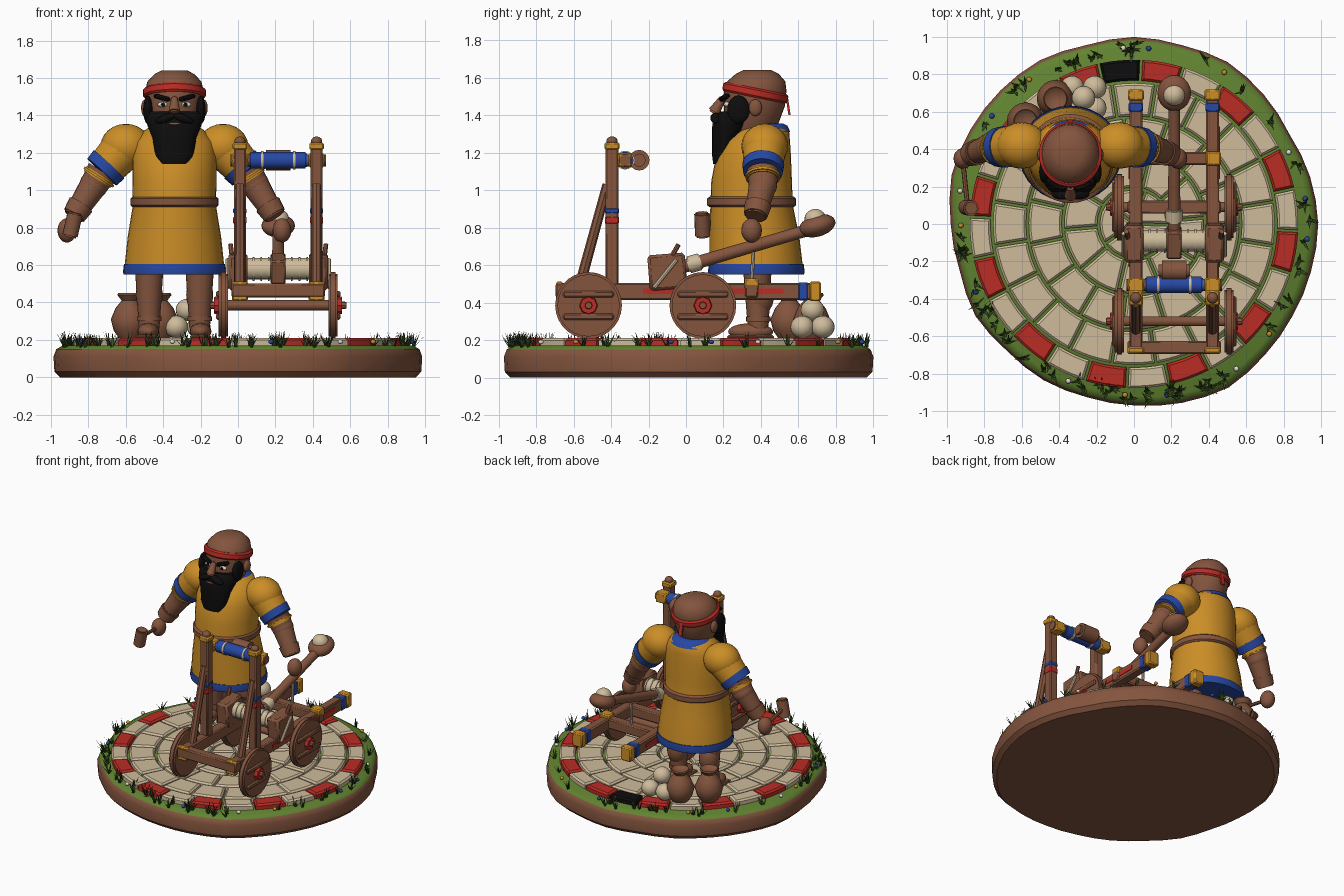
import bpy, bmesh, math, random
from mathutils import Vector, Matrix, Euler

default_cube = bpy.data.objects.get("Cube")
if default_cube:
    bpy.data.objects.remove(default_cube)
random.seed(7)
parts = []


def material(name, red, green, blue):
    mat = bpy.data.materials.new(name)
    mat.use_nodes = True
    mat.diffuse_color = (red, green, blue, 1)
    shader = next(n for n in mat.node_tree.nodes if n.type == 'BSDF_PRINCIPLED')
    shader.inputs["Base Color"].default_value = (red, green, blue, 1)
    shader.inputs["Roughness"].default_value = 0.9
    return mat


brown = material("warm_brown", .23, .09, .048)
mustard = material("mustard_cloth", .6, .27, .02)
blue = material("royal_blue", .02, .065, .37)
red = material("brick_red", .5, .025, .018)
black = material("black_hair", .004, .004, .004)
cream = material("cream_stone", .62, .5, .33)
moss = material("moss_green", .12, .23, .03)
blade_green = material("dark_grass", .04, .075, .014)
white = material("eye_white", .75, .72, .66)


def finish(name, bm, *mats):
    bmesh.ops.recalc_face_normals(bm, faces=bm.faces)
    mesh = bpy.data.meshes.new(name)
    bm.to_mesh(mesh)
    bm.free()
    for mat in mats:
        mesh.materials.append(mat)
    obj = bpy.data.objects.new(name, mesh)
    bpy.context.collection.objects.link(obj)
    parts.append(obj)
    return obj


def rod(name, start, end, r_start, r_end, mat, sides=16, bevel=0):
    start, end = Vector(start), Vector(end)
    axis = end - start
    turn = axis.to_track_quat('Z', 'Y').to_matrix().to_4x4()
    bm = bmesh.new()
    bmesh.ops.create_cone(bm, cap_ends=True, segments=sides, radius1=r_start, radius2=r_end,
                          depth=axis.length, matrix=Matrix.Translation((start + end) / 2) @ turn)
    if bevel:
        rims = [e for e in bm.edges if any(len(f.verts) > 4 for f in e.link_faces)]
        bmesh.ops.bevel(bm, geom=rims, offset=bevel, segments=2, affect='EDGES')
    return finish(name, bm, mat)


def block(name, place, size, mat, turn=(0, 0, 0), bevel=.008):
    bm = bmesh.new()
    bmesh.ops.create_cube(bm, size=1, matrix=Matrix.Diagonal((*size, 1)))
    if bevel:
        bmesh.ops.bevel(bm, geom=bm.edges[:], offset=bevel, segments=1, affect='EDGES')
    bm.transform(Matrix.Translation(place) @ Euler(turn).to_matrix().to_4x4())
    return finish(name, bm, mat)


def ball(name, place, radii, mat, turn=(0, 0, 0)):
    bm = bmesh.new()
    bmesh.ops.create_uvsphere(bm, u_segments=20, v_segments=12, radius=1)
    bm.transform(Matrix.Translation(place) @ Euler(turn).to_matrix().to_4x4() @ Matrix.Diagonal((*radii, 1)))
    return finish(name, bm, mat)


def loft(name, cx, rings, mat, sides=32):
    """Stack of horizontal ellipses, each given as z, centre y, half width, half depth."""
    bm = bmesh.new()
    loops = []
    for z, cy, rx, ry in rings:
        angles = [math.tau * i / sides for i in range(sides)]
        loops.append([bm.verts.new((cx + rx * math.cos(a), cy + ry * math.sin(a), z)) for a in angles])
    for low, high in zip(loops, loops[1:]):
        for i in range(sides):
            j = (i + 1) % sides
            bm.faces.new((low[i], low[j], high[j], high[i]))
    bm.faces.new(loops[0])
    bm.faces.new(loops[-1])
    return finish(name, bm, mat)


# Irregular earth base with a grassy top
outline = [.985, .975, .96, .98, 1, .99, 1, .99, 1.01, 1.01, 1.01, 1.01,
           .98, .965, .98, .96, .965, .96, .97, .99, 1.01, .99, .98, .98]


def edge_point(angle, scale, z):
    step = angle / math.tau * len(outline)
    i = int(step)
    near, far = outline[i % len(outline)], outline[(i + 1) % len(outline)]
    r = scale * (near + (far - near) * (step - i))
    return Vector((r * math.cos(angle), r * math.sin(angle), z))


bm = bmesh.new()
sides = len(outline) * 2
loops = [[bm.verts.new(edge_point(math.tau * i / sides, s, z)) for i in range(sides)]
         for s, z in [(.965, 0), (.995, .03), (1, .11), (.985, .15), (.95, .17)]]
for low, high in zip(loops, loops[1:]):
    for i in range(sides):
        bm.faces.new((low[i - 1], low[i], high[i], high[i - 1]))
bm.faces.new(loops[0])
bm.faces.new(loops[-1])
for face in bm.faces:
    face.material_index = int(face.calc_center_median().z > .14)
finish("earth_base", bm, brown, moss)


# Ring paving: the outer ring alternates red and cream with one black stone
def paving_ring(name, inner, outer, count, offset, border=False):
    bm = bmesh.new()
    gap, cuts = .007, 4
    for tile in range(count):
        mid = offset + math.tau * tile / count
        half = math.pi / count
        layers = []
        for inset, z in [(0, .165), (0, .198), (.012, .21)]:
            near, far = inner + gap + inset, outer - gap - inset
            ring = []
            for r, order in [(near, range(cuts + 1)), (far, range(cuts, -1, -1))]:
                reach = half - (gap + inset) / r
                for k in order:
                    a = mid + reach * (2 * k / cuts - 1)
                    ring.append(bm.verts.new((r * math.cos(a), r * math.sin(a), z)))
            layers.append(ring)
        faces = [bm.faces.new(layers[-1])]
        for low, high in zip(layers, layers[1:]):
            faces += [bm.faces.new((low[i - 1], low[i], high[i], high[i - 1])) for i in range(len(low))]
        for face in faces:
            face.material_index = (2 if tile == 5 else (tile + 1) % 2) if border else 0
    finish(name, bm, cream, red, black)


paving_ring("border_paving", .76, .885, 24, math.radians(20), True)
for ring, (inner, outer, count) in enumerate([(.57, .76, 20), (.38, .57, 15), (.19, .38, 10), (.02, .19, 5)]):
    paving_ring("inner_paving", inner, outer, count, ring * .2)

# Grass tufts and little flowers around the rim
bm = bmesh.new()
for tuft in range(75):
    root = edge_point(random.uniform(0, math.tau), random.uniform(.91, .97), .16)
    for leaf in range(7):
        a = random.uniform(0, math.tau)
        out = Vector((math.cos(a), math.sin(a), 0))
        side = Vector((-out.y, out.x, 0)) * .009
        tip = root + out * random.uniform(.01, .06) + Vector((0, 0, random.uniform(.04, .09)))
        bm.faces.new([bm.verts.new(p) for p in (root - side, root + side, tip)])
finish("grass_tufts", bm, blade_green)
for i in range(16):
    spot = edge_point(math.tau * (i + random.random()) / 16, .945, .19)
    ball("flower", spot, (.014, .014, .012), (blue, white, mustard)[i % 3])

# Tunic, belt and collar of the standing man
man_x = -.34
loft("tunic", man_x, [(.58, .375, .268, .25), (.75, .365, .25, .24), (.92, .35, .222, .22),
                      (1.05, .35, .225, .215), (1.18, .36, .225, .2), (1.26, .38, .21, .175),
                      (1.32, .41, .16, .14), (1.35, .42, .11, .11)], mustard)
loft("tunic_hem", man_x, [(.55, .375, .272, .255), (.565, .375, .275, .258), (.605, .375, .27, .253)], blue)
loft("belt", man_x, [(.91, .35, .225, .225), (.92, .35, .235, .238), (.955, .35, .235, .238), (.965, .35, .225, .225)], brown)
loft("collar", man_x, [(1.31, .42, .155, .137), (1.345, .42, .125, .12), (1.355, .42, .1, .1)], blue)
rod("neck", (man_x, .4, 1.3), (man_x, .39, 1.4), .09, .09, brown)

# Head with headband
loft("head", man_x, [(1.28, .34, .09, .1), (1.36, .35, .13, .145), (1.45, .365, .148, .163), (1.53, .37, .156, .166),
                     (1.58, .375, .145, .155), (1.62, .38, .108, .115), (1.64, .38, .07, .075)], brown)
band = loft("headband", 0, [(-.025, 0, .158, .168), (-.015, 0, .168, .177),
                            (.015, 0, .168, .177), (.025, 0, .156, .166)], red)
band.location, band.rotation_euler = (man_x, .37, 1.52), (-.2, 0, 0)
block("headband_tail", (man_x, .545, 1.45), (.03, .012, .1), red, (.15, 0, 0), 0)
loft("beard", man_x, [(1.14, .19, .08, .045), (1.18, .195, .1, .055), (1.28, .215, .118, .075), (1.34, .24, .142, .1),
                      (1.39, .265, .155, .112), (1.42, .29, .158, .105)], black)
rod("nose", (man_x, .2, 1.5), (man_x, .145, 1.41), .016, .034, brown, 10, .01)
ball("mouth", (man_x, .155, 1.355), (.035, .015, .009), brown)
for side in (-1, 1):
    at = lambda x, y, z: (man_x + side * x, y, z)
    ball("sideburn", at(.142, .28, 1.43), (.025, .06, .075), black)
    ball("ear", at(.158, .37, 1.44), (.02, .035, .045), brown)
    ball("moustache", at(.045, .16, 1.385), (.06, .03, .022), black, (0, side * .35, 0))
    block("eyebrow", at(.068, .205, 1.495), (.09, .035, .024), black, (0, -side * .25, side * .35))
    ball("eye", at(.062, .218, 1.458), (.028, .016, .014), white)
    ball("pupil", at(.06, .204, 1.458), (.011, .006, .011), black)

    # Arms with puffed sleeves
    shoulder, cuff = Vector(at(.26, .42, 1.235)), Vector(at(.385, .41, 1.1))
    elbow, wrist, fist = Vector(at(.43, .41, 1.03)), Vector(at(.54, .37, .86)), Vector(at(.575, .35, .785))
    ball("sleeve_puff", shoulder, (.135, .125, .12), mustard)
    rod("sleeve", shoulder, cuff, .12, .1, mustard, 20)
    rod("sleeve_trim", shoulder.lerp(cuff, .72), shoulder.lerp(cuff, 1.02), .112, .106, blue, 20)
    rod("arm_ring", cuff.lerp(elbow, .25), cuff.lerp(elbow, .6), .095, .092, mustard, 20, .008)
    rod("upper_arm", cuff, elbow, .085, .075, brown)
    ball("elbow", elbow, (.077, .077, .077), brown)
    rod("forearm", elbow, wrist, .075, .055, brown)
    rod("wrist_cuff", elbow.lerp(wrist, .6), wrist, .073, .062, brown, 16, .008)
    ball("fist", fist, (.05, .055, .065), brown)

    # Legs and sandals
    rod("leg", at(.135, .38, .64), at(.135, .385, .26), .08, .055, brown)
    ball("calf", at(.135, .395, .44), (.072, .075, .11), brown)
    ball("foot", at(.14, .345, .245), (.058, .12, .045), brown)
    block("sandal_sole", at(.14, .345, .216), (.115, .25, .02), brown)
    rod("ankle_strap", at(.135, .385, .3), at(.135, .385, .325), .066, .066, brown)

# Mallet in the right hand
rod("mallet_handle", (-.92, .38, .78), (-.89, .1, .815), .013, .013, brown, 8)
rod("mallet_head", (-.9, .09, .75), (-.87, .085, .88), .042, .042, brown, 12, .008)

# Jars and stacked stone shot
for x, y in [(-.42, .67), (-.58, .55)]:
    loft("jar", x, [(z, y, r, r) for z, r in [(.2, .05), (.25, .085), (.31, .1), (.37, .075),
                                             (.41, .042), (.44, .065), (.45, .06), (.43, .035)]], brown, 20)
for x, y, z in [(-.33, .62, .27), (-.21, .62, .27), (-.21, .73, .27), (-.33, .73, .27), (-.27, .675, .36)]:
    ball("stone_shot", (x, y, z), (.063, .063, .06), cream)

# Catapult frame, mirrored about its own centre line
cart_x = .215
for side in (-1, 1):
    at = lambda x, y, z: (cart_x + side * x, y, z)
    block("side_rail", at(.205, 0, .46), (.07, 1.38, .09), brown)
    block("rail_end_cap", at(.205, .69, .46), (.085, .06, .105), mustard)
    block("rail_front_cap", at(.205, -.675, .46), (.085, .035, .105), mustard)
    block("rail_blue_band", at(.205, .625, .46), (.078, .055, .097), blue)
    for y, length in [(-.13, .2), (.38, .28)]:
        block("rail_red_stripe", at(.241, y, .46), (.006, length, .03), red, bevel=0)
    block("upright_post", at(.205, -.395, .86), (.065, .07, .74), brown)
    block("post_red_band", at(.205, -.395, .84), (.071, .076, .045), red)
    block("post_blue_band", at(.205, -.395, .89), (.071, .076, .035), blue)
    block("post_cap", at(.205, -.395, 1.235), (.078, .08, .04), mustard)
    ball("post_knob", at(.205, -.395, 1.262), (.03, .03, .025), brown)
    rod("slanted_brace", at(.205, -.57, .48), at(.205, -.42, 1.03), .028, .026, brown, 8)
    block("crossbar_end", at(.205, -.325, 1.16), (.085, .075, .075), mustard)
    block("rope_housing", at(.215, -.1, .565), (.1, .2, .19), brown, (.08, 0, 0), .015)
    rod("housing_peg", at(.23, -.16, .5), at(.255, -.04, .71), .013, .013, brown, 8)
    rod("housing_rope", at(.27, -.17, .48), at(.27, -.05, .63), .012, .012, cream, 8)

    # Solid wheels with planks and red hubs
    for y in (-.52, .09):
        rod("wheel", at(.268, y, .385), at(.318, y, .385), .178, .178, brown, 28, .012)
        block("wheel_plank", at(.322, y, .445), (.022, .27, .035), brown)
        block("wheel_plank", at(.322, y, .325), (.022, .27, .035), brown)
        rod("wheel_hub", at(.315, y, .385), at(.342, y, .385), .05, .045, red, 8)
        rod("hub_pin", at(.33, y, .385), at(.365, y, .385), .022, .018, brown, 8)

# Cross members and axles
for y in (-.66, .09, .35):
    block("cross_beam", (cart_x, y, .465), (.5, .07, .075), brown)
for y in (-.52, .09):
    rod("axle", (cart_x - .31, y, .385), (cart_x + .31, y, .385), .028, .028, brown, 10)
block("winch_beam_end", (.425, .35, .5), (.08, .075, .06), mustard)

# Padded stop bar between the posts
rod("stop_bar", (-.04, -.325, 1.16), (.47, -.325, 1.16), .032, .032, brown, 12)
rod("blue_padding", (.06, -.325, 1.16), (.37, -.325, 1.16), .045, .045, blue, 16, .008)
for x in (.13, .3):
    rod("padding_tie", (x - .007, -.325, 1.16), (x + .007, -.325, 1.16), .05, .05, cream, 16)
rod("stop_cushion", (.13, -.25, 1.16), (.3, -.25, 1.16), .055, .055, brown, 16, .02)

# Twisted rope bundle and throwing arm
rod("rope_bundle", (.04, -.09, .58), (.39, -.09, .58), .058, .058, cream, 16, .01)
for i in range(8):
    x = .07 + i * .041
    rod("rope_coil", (x, -.09, .58), (x + .025, -.09, .58), .064, .064, cream, 16, .008)
block("arm_root", (.215, -.1, .58), (.08, .15, .13), brown, (.28, 0, 0))
rod("throwing_arm", (.215, -.14, .555), (.215, .66, .79), .035, .032, brown, 10)
rod("arm_binding", (.215, .01, .6), (.215, .08, .62), .046, .046, cream, 12, .006)
rod("pull_rope", (.215, .36, .69), (.215, .35, .5), .01, .01, cream, 8)
ball("arm_scoop", (.215, .7, .81), (.09, .1, .058), brown, (.28, 0, 0))
ball("loaded_stone", (.215, .69, .845), (.058, .058, .055), cream)

# Smooth round surfaces while keeping hard edges crisp
bpy.ops.object.select_all(action='DESELECT')
for obj in parts:
    obj.select_set(True)
bpy.context.view_layer.objects.active = parts[0]
bpy.ops.object.shade_smooth_by_angle(angle=math.radians(40))
